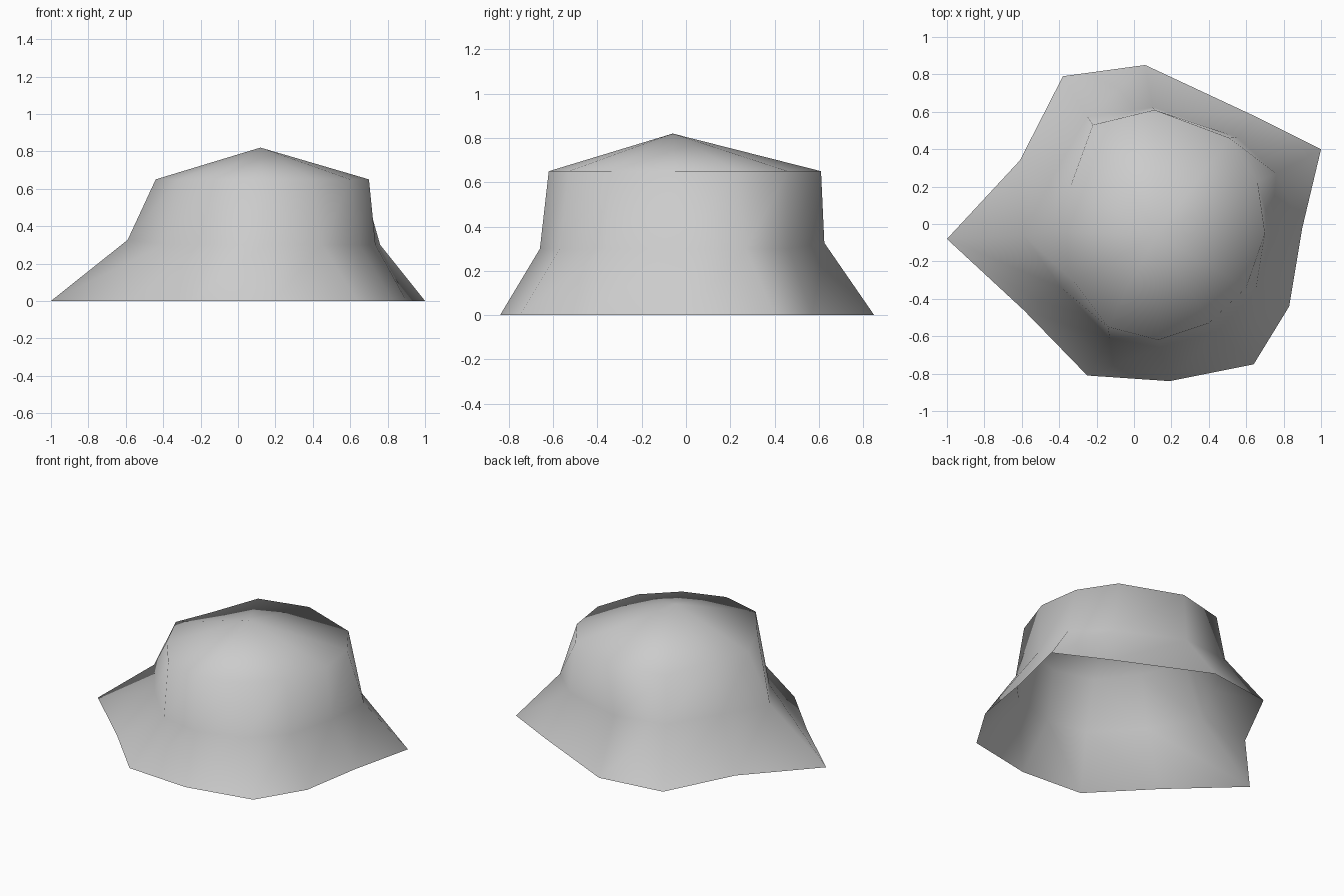
import bpy
import bmesh
from mathutils import Vector

default_cube = bpy.data.objects.get("Cube")
if default_cube:
    bpy.data.objects.remove(default_cube, do_unlink=True)


def make_material(name, colour):
    material = bpy.data.materials.new(name)
    material.use_nodes = True
    material.diffuse_color = colour
    shader = next(node for node in material.node_tree.nodes if node.type == "BSDF_PRINCIPLED")
    shader.inputs["Base Color"].default_value = colour
    return material


def add_ring(mesh, outline, height):
    return [mesh.verts.new(Vector((x, y, height))) for x, y in outline]


def bridge_rings(mesh, lower, upper):
    count = len(lower)
    for i in range(count):
        following = (i + 1) % count
        mesh.faces.new((lower[i], lower[following], upper[following], upper[i]))


def cap_with_peak(mesh, ring, peak_position):
    peak = mesh.verts.new(peak_position)
    for i, corner in enumerate(ring):
        mesh.faces.new((corner, ring[(i + 1) % len(ring)], peak))


# Irregular outlines of the rock, counterclockwise from the left corner
foot_outline = [
    (1, .4), (.66, .57), (.06, .85), (-.38, .79), (-.61, .34), (-1, -.08),
    (-.59, -.46), (-.25, -.81), (.19, -.84), (.64, -.75), (.83, -.44), (.9, -.02),
]
waist_outline = [
    (.76, .27), (.55, .465), (.1, .625), (-.25, .575), (-.44, .24), (-.59, -.06),
    (-.39, -.34), (-.13, -.61), (.14, -.66), (.45, -.57), (.65, -.36), (.735, -.04),
]
shoulder_outline = [
    (.66, .23), (.51, .46), (.11, .61), (-.22, .53), (-.34, .2), (-.44, -.04),
    (-.32, -.31), (-.14, -.55), (.13, -.62), (.4, -.53), (.6, -.34), (.7, -.05),
]

# Flared skirt, steep wall and shallow peak; the underside stays open
rock_mesh = bmesh.new()
foot = add_ring(rock_mesh, foot_outline, 0)
waist = add_ring(rock_mesh, waist_outline, .3)
shoulder = add_ring(rock_mesh, shoulder_outline, .65)
for vertex in waist:
    # The waist rises a little towards the back and right
    vertex.co.z += .03 * max(0, vertex.co.y - vertex.co.x) / .6
bridge_rings(rock_mesh, foot, waist)
bridge_rings(rock_mesh, waist, shoulder)
cap_with_peak(rock_mesh, shoulder, Vector((.12, -.06, .82)))
for face in rock_mesh.faces:
    face.smooth = True

mesh_data = bpy.data.meshes.new("rock")
rock_mesh.to_mesh(mesh_data)
rock_mesh.free()
mesh_data.materials.append(make_material("stone grey", (.6, .6, .6, 1)))
rock = bpy.data.objects.new("rock", mesh_data)
bpy.context.collection.objects.link(rock)
